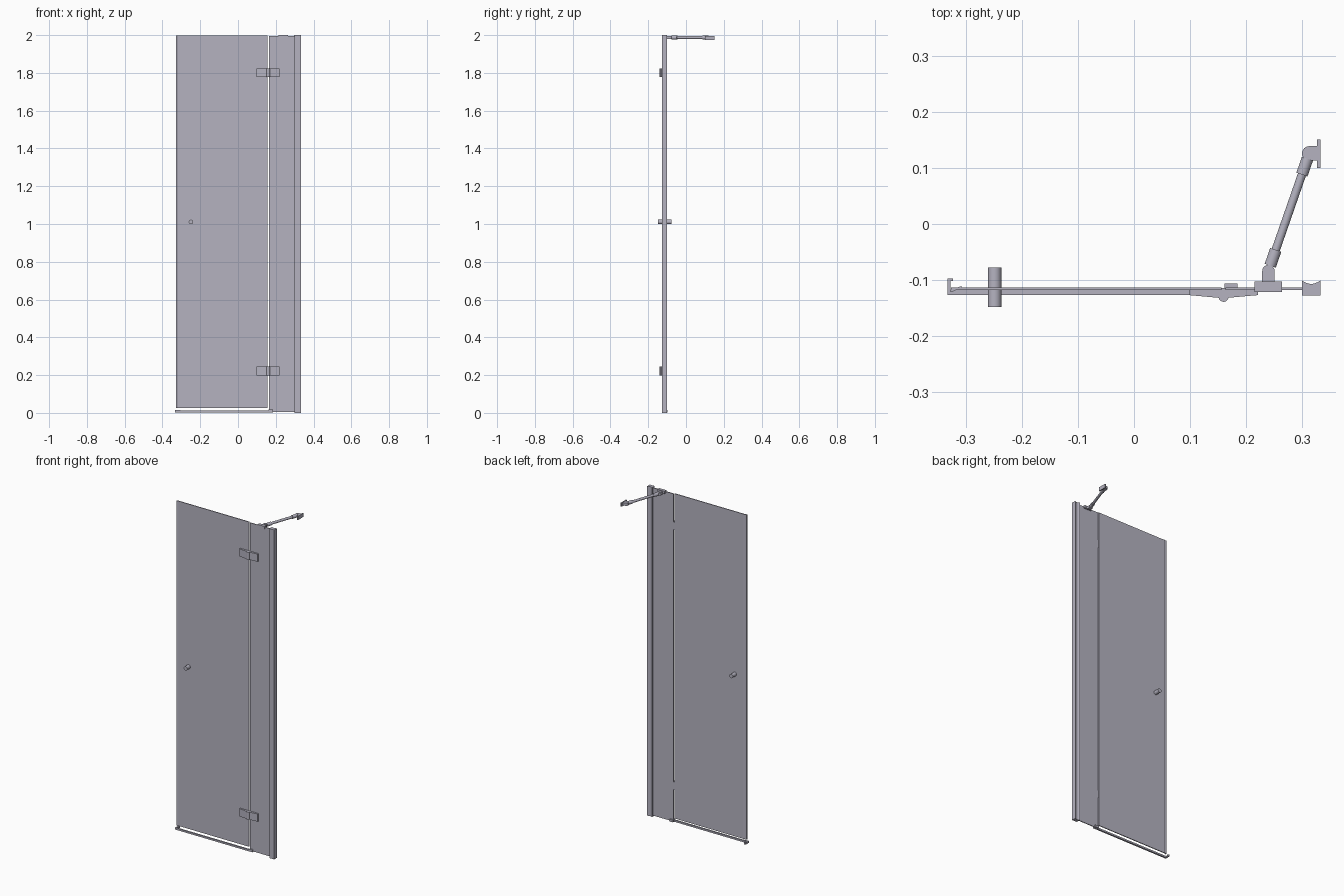
import bpy, bmesh, math
from mathutils import Vector

cube = bpy.data.objects.get("Cube")
if cube:
    bpy.data.objects.remove(cube, do_unlink=True)

COLOR = (0.46, 0.45, 0.53, 1)
grey = bpy.data.materials.new("lavender grey")
grey.use_nodes = True
grey.diffuse_color = COLOR
grey.node_tree.nodes["Principled BSDF"].inputs["Base Color"].default_value = COLOR


def finish(name, bm, smooth=False):
    bmesh.ops.recalc_face_normals(bm, faces=bm.faces)
    mesh = bpy.data.meshes.new(name)
    bm.to_mesh(mesh)
    bm.free()
    mesh.materials.append(grey)
    obj = bpy.data.objects.new(name, mesh)
    bpy.context.collection.objects.link(obj)
    if smooth:
        bpy.ops.object.select_all(action='DESELECT')
        obj.select_set(True)
        bpy.context.view_layer.objects.active = obj
        bpy.ops.object.shade_smooth_by_angle(angle=math.radians(35))
    return obj


def prism(name, outline, z0, z1, smooth=False):
    """Extrude a plan outline upward."""
    bm = bmesh.new()
    face = bm.faces.new([bm.verts.new((x, y, z0)) for x, y in outline])
    top = bmesh.ops.extrude_face_region(bm, geom=[face])["geom"]
    bmesh.ops.translate(bm, vec=(0, 0, z1 - z0),
                        verts=[v for v in top if isinstance(v, bmesh.types.BMVert)])
    return finish(name, bm, smooth)


def box(name, x0, x1, y0, y1, z0, z1):
    return prism(name, [(x0, y0), (x1, y0), (x1, y1), (x0, y1)], z0, z1)


def rod(name, a, b, radius, sides=24):
    a, b = Vector(a), Vector(b)
    bm = bmesh.new()
    bmesh.ops.create_cone(bm, cap_ends=True, segments=sides, radius1=radius,
                          radius2=radius, depth=(b - a).length)
    turn = (b - a).to_track_quat('Z', 'Y').to_matrix()
    bmesh.ops.rotate(bm, verts=bm.verts, matrix=turn)
    bmesh.ops.translate(bm, verts=bm.verts, vec=(a + b) / 2)
    return finish(name, bm, True)


# Glass panels
box("door_glass", -0.327, 0.156, -0.118, -0.113, 0.026, 1.998)
box("fixed_glass", 0.163, 0.31, -0.118, -0.113, 0.005, 1.995)

# Wall post with a gently hollowed back
back = [(0.333 - 0.033 * i / 8, -0.101 - 0.006 * math.sin(math.pi * i / 8)) for i in range(9)]
prism("wall_post", [(0.3, -0.128), (0.333, -0.128)] + back, 0, 2, True)

# Edge seal on the closing side of the door
prism("door_edge_seal", [(-0.328, -0.122), (-0.322, -0.12), (-0.308, -0.113),
                         (-0.308, -0.111), (-0.328, -0.117)], 0.026, 1.998)

# Threshold rail and its end pieces
box("threshold_rail", -0.333, 0.168, -0.127, -0.117, 0.003, 0.013)
prism("threshold_hook", [(-0.333, -0.127), (-0.305, -0.127), (-0.305, -0.122), (-0.328, -0.122),
                         (-0.328, -0.102), (-0.323, -0.102), (-0.323, -0.097),
                         (-0.333, -0.097)], 0.003, 0.015)
box("threshold_end", 0.162, 0.185, -0.127, -0.106, 0.003, 0.017)

# Hinges
for place, z in (("lower", 0.222), ("upper", 1.8)):
    z0, z1 = z - 0.023, z + 0.023
    prism(place + "_hinge_door_leaf", [(0.098, -0.118), (0.098, -0.127), (0.153, -0.132),
                                       (0.153, -0.118)], z0, z1)
    prism(place + "_hinge_fixed_leaf", [(0.165, -0.118), (0.165, -0.132), (0.221, -0.127),
                                        (0.221, -0.118)], z0, z1)
    rod(place + "_hinge_pin", (0.16, -0.13, z0), (0.16, -0.13, z1), 0.009)
    box(place + "_hinge_web", 0.152, 0.168, -0.126, -0.114, z0, z1)

# Round handle through the door
rod("door_knob", (-0.249, -0.148, 1.011), (-0.249, -0.078, 1.011), 0.012)

# Brace arm from the fixed glass to the side wall
Z = 1.987
near, far = Vector((0.24, -0.084, Z)), Vector((0.313, 0.126, Z))
along = (far - near).normalized()
box("glass_clamp", 0.215, 0.264, -0.121, -0.103, 1.985, 2)
box("clamp_lug", 0.229, 0.251, -0.104, -0.084, Z - 0.007, Z + 0.007)
box("wall_plate", 0.327, 0.333, 0.1, 0.151, 1.973, 1.996)
box("wall_lug", 0.313, 0.328, 0.113, 0.139, Z - 0.008, Z + 0.008)
rod("brace_bar", near + along * 0.02, far - along * 0.02, 0.0075)
for place, joint, out, r in (("clamp", near, along, 0.011), ("wall", far, -along, 0.013)):
    up = Vector((0, 0, 0.008))
    rod(place + "_joint", joint - up, joint + up, r)
    rod(place + "_joint_screw", joint - up * 1.1, joint + up * 1.1, 0.004, 12)
    rod(place + "_joint_sleeve", joint + out * 0.01, joint + out * 0.04, 0.0105)
